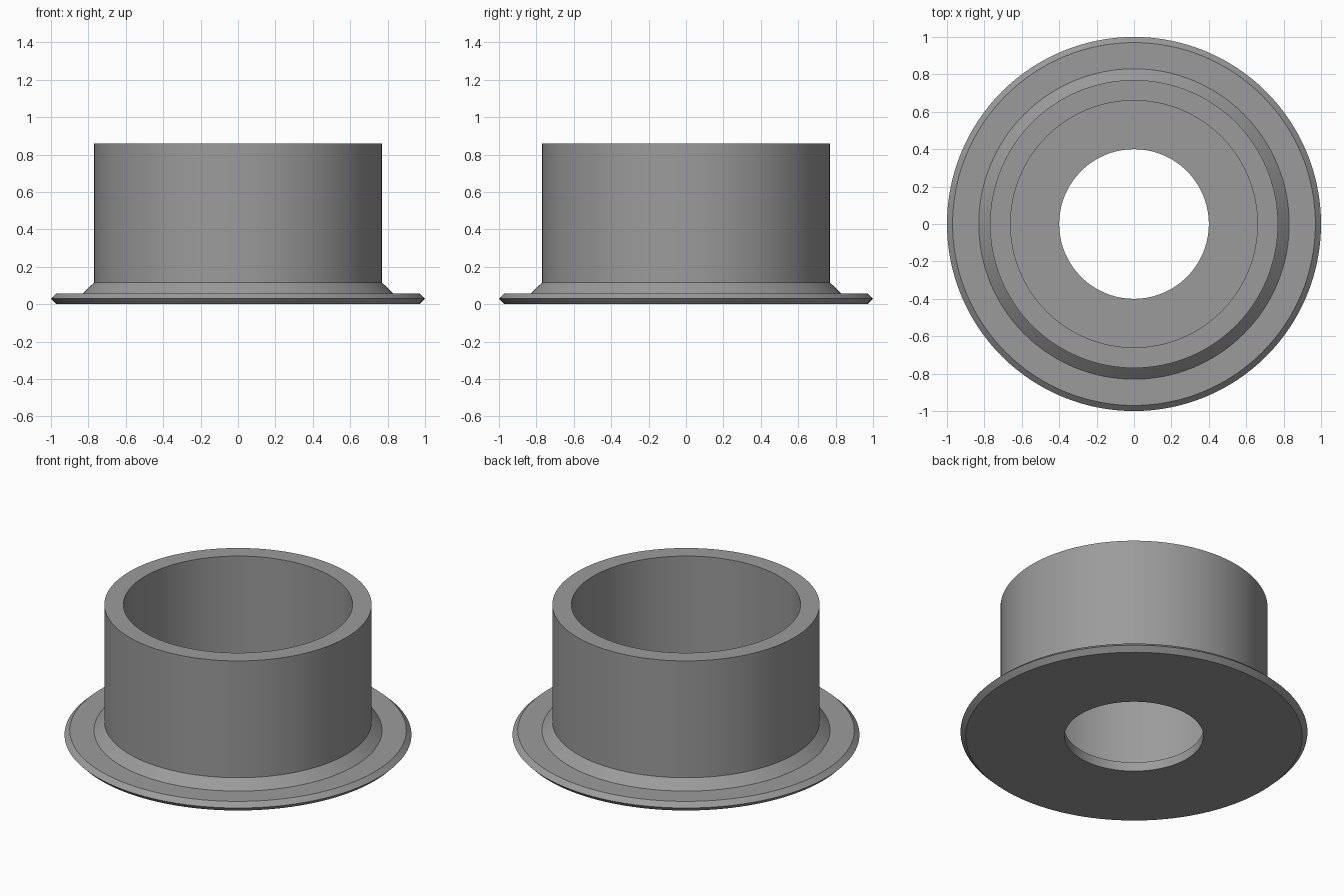
import bpy
import bmesh
import math

if "Cube" in bpy.data.objects:
    bpy.data.objects.remove(bpy.data.objects["Cube"])

SEGMENTS = 128

# Closed cross-section (radius, height), counter-clockwise
PROFILE = [
    (0.40, 0.0), (0.97, 0.0), (1.0, 0.03), (0.97, 0.058),   # flange with bevelled rim
    (0.83, 0.058), (0.77, 0.115),                           # chamfered collar
    (0.77, 0.858), (0.66, 0.858),                           # cylinder wall
    (0.66, 0.058), (0.40, 0.058),                           # inner floor and hole
]

# Revolve the section around the vertical axis
bm = bmesh.new()
rings = []
for i in range(SEGMENTS):
    a = 2 * math.pi * i / SEGMENTS
    rings.append([bm.verts.new((r * math.cos(a), r * math.sin(a), z)) for r, z in PROFILE])
n = len(PROFILE)
for i in range(SEGMENTS):
    here, there = rings[i], rings[(i + 1) % SEGMENTS]
    for j in range(n):
        k = (j + 1) % n
        bm.faces.new((here[j], there[j], there[k], here[k]))
bmesh.ops.recalc_face_normals(bm, faces=bm.faces)
mesh = bpy.data.meshes.new("flanged_sleeve")
bm.to_mesh(mesh)
bm.free()

# Single grey finish
grey = bpy.data.materials.new("grey")
grey.diffuse_color = (0.33, 0.33, 0.33, 1)
grey.use_nodes = True
grey.node_tree.nodes["Principled BSDF"].inputs["Base Color"].default_value = grey.diffuse_color
mesh.materials.append(grey)

sleeve = bpy.data.objects.new("flanged_sleeve", mesh)
bpy.context.collection.objects.link(sleeve)
bpy.context.view_layer.objects.active = sleeve
sleeve.select_set(True)
bpy.ops.object.shade_smooth_by_angle(angle=math.radians(25))
